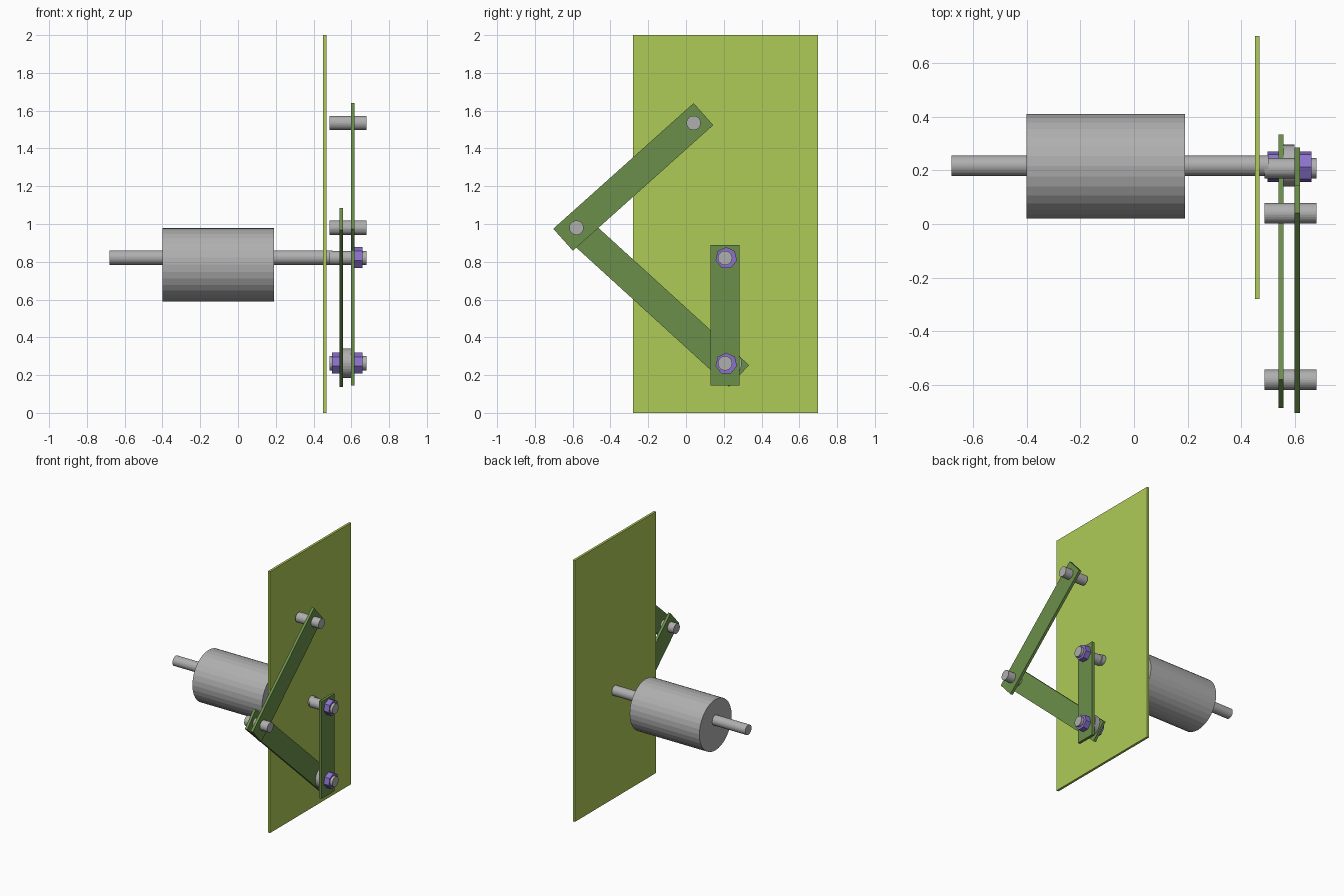
import bpy, bmesh, math
from mathutils import Matrix, Vector

if "Cube" in bpy.data.objects:
    bpy.data.objects.remove(bpy.data.objects["Cube"])


def material(name, color):
    m = bpy.data.materials.new(name)
    m.diffuse_color = (*color, 1)
    m.use_nodes = True
    m.node_tree.nodes["Principled BSDF"].inputs["Base Color"].default_value = m.diffuse_color
    return m


LIME = material("lime", (0.42, 0.59, 0.095))
GREEN = material("moss green", (0.147, 0.275, 0.07))
GREY = material("steel grey", (0.43, 0.43, 0.43))
PURPLE = material("purple", (0.26, 0.17, 0.61))


def finish(bm, name, mat):
    me = bpy.data.meshes.new(name)
    bmesh.ops.recalc_face_normals(bm, faces=bm.faces)
    bm.to_mesh(me)
    bm.free()
    me.materials.append(mat)
    ob = bpy.data.objects.new(name, me)
    bpy.context.collection.objects.link(ob)
    return ob


def rod(name, x0, x1, y, z, r, mat=GREY, sides=32):
    """Cylinder or prism lying along x, with a vertex at the top."""
    bm = bmesh.new()
    bmesh.ops.create_cone(bm, cap_ends=True, segments=sides,
                          radius1=r, radius2=r, depth=x1 - x0)
    turn = Matrix.Rotation(math.pi / 2, 4, 'Y')
    bm.transform(turn)
    top = max(bm.verts, key=lambda v: v.co.z).co
    bm.transform(Matrix.Rotation(math.atan2(top.y, top.z), 4, 'X'))
    bm.transform(Matrix.Translation(((x0 + x1) / 2, y, z)))
    return finish(bm, name, mat)


def bar(name, x0, x1, a, b, width, ext_a, ext_b, mat=GREEN):
    """Flat bar in the yz plane from a to b, extended past both ends."""
    a, b = Vector(a), Vector(b)
    d = (b - a).normalized()
    a, b = a - d * ext_a, b + d * ext_b
    mid = (a + b) / 2
    bm = bmesh.new()
    bmesh.ops.create_cube(bm, size=1)
    bm.transform(Matrix.Diagonal((x1 - x0, (b - a).length, width, 1)))
    bm.transform(Matrix.Rotation(math.atan2(d.y, d.x), 4, 'X'))
    bm.transform(Matrix.Translation(((x0 + x1) / 2, mid.x, mid.y)))
    return finish(bm, name, mat)


# Joint positions (y, z)
CRANK = (0.207, 0.82)
LOW = (0.207, 0.263)
ELBOW = (-0.58, 0.98)
TOP = (0.04, 1.535)

# Upright mounting plate
bar("mounting_plate", 0.45, 0.468, (0.21, 0), (0.21, 2), 0.98, 0, 0)
bpy.data.objects["mounting_plate"].data.materials[0] = LIME

# Motor with off-centre shaft
rod("motor_body", -0.40, 0.19, 0.215, 0.785, 0.195)
rod("motor_shaft_rear", -0.68, -0.40, 0.217, 0.822, 0.038)
rod("motor_shaft_front", 0.19, 0.50, 0.217, 0.822, 0.038)

# Linkage bars
bar("crank_bar", 0.597, 0.617, CRANK, LOW, 0.155, 0.07, 0.118)
bar("upper_bar", 0.597, 0.617, ELBOW, TOP, 0.156, 0.095, 0.07)
bar("lower_bar", 0.537, 0.557, ELBOW, LOW, 0.156, 0.07, 0.10)

# Pins through every joint
for name, (y, z) in (("crank", CRANK), ("low", LOW), ("elbow", ELBOW), ("top", TOP)):
    rod(name + "_pin", 0.485, 0.68, y, z, 0.038)

# Spacer between the two lower bars
rod("spacer", 0.557, 0.597, 0.217, 0.263, 0.078)

# Nuts
rod("crank_nut", 0.617, 0.66, 0.213, 0.82, 0.058, PURPLE, 7)
rod("low_nut_outer", 0.617, 0.66, 0.213, 0.261, 0.058, PURPLE, 7)
rod("low_nut_inner", 0.497, 0.537, 0.213, 0.261, 0.058, PURPLE, 7)
